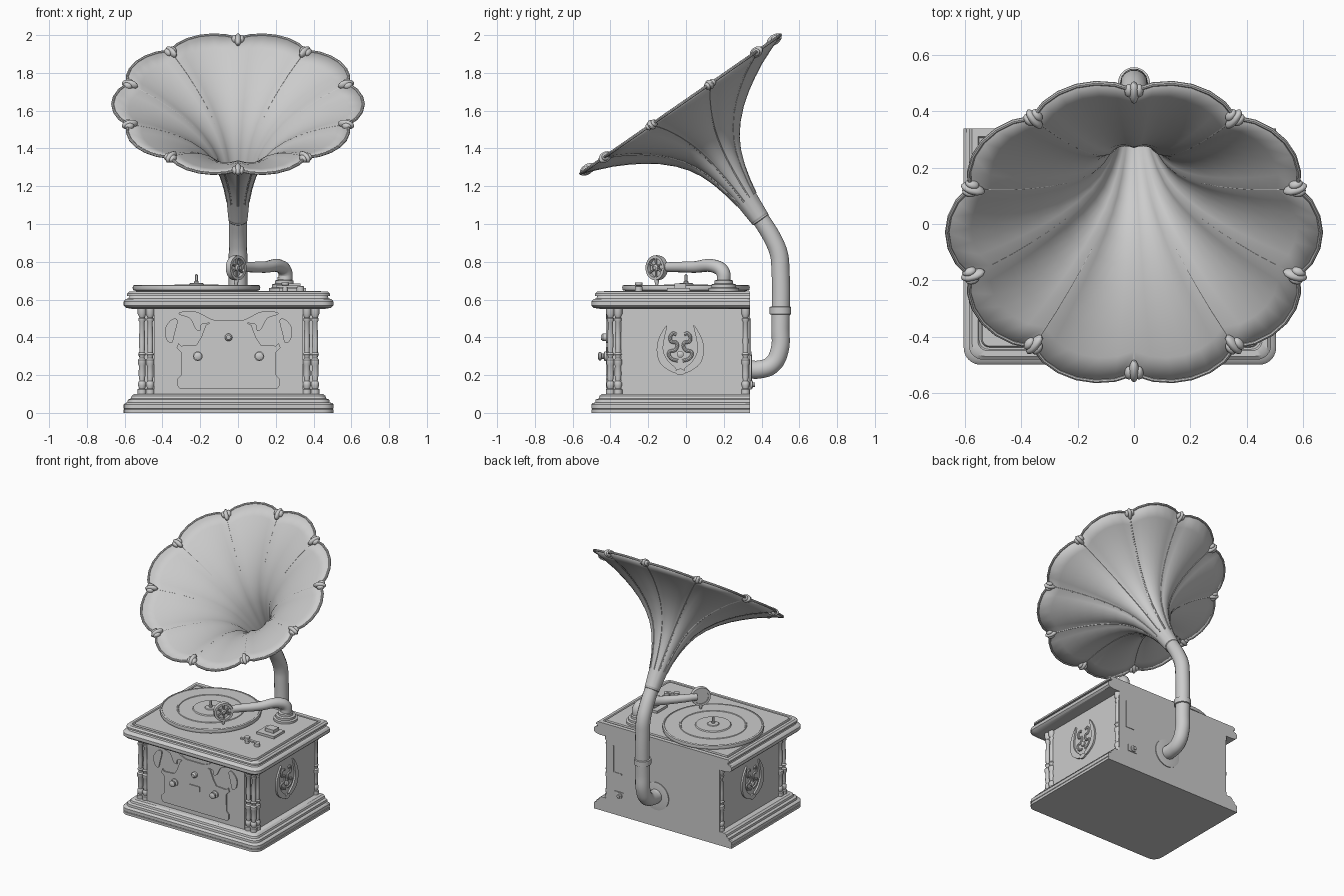
import bpy, bmesh, math
from mathutils import Vector, Matrix

if "Cube" in bpy.data.objects:
    bpy.data.objects.remove(bpy.data.objects["Cube"])

X, Y, Z = Vector((1, 0, 0)), Vector((0, 1, 0)), Vector((0, 0, 1))
CX, BACK = -0.05, 0.34


def finish(name, bm, angle=35):
    bmesh.ops.remove_doubles(bm, verts=bm.verts, dist=1e-5)
    bmesh.ops.recalc_face_normals(bm, faces=bm.faces)
    me = bpy.data.meshes.new(name)
    bm.to_mesh(me)
    bm.free()
    ob = bpy.data.objects.new(name, me)
    bpy.context.collection.objects.link(ob)
    smooth(ob, angle)
    return ob


def smooth(ob, angle=35):
    bpy.ops.object.select_all(action='DESELECT')
    ob.select_set(True)
    bpy.context.view_layer.objects.active = ob
    bpy.ops.object.shade_smooth_by_angle(angle=math.radians(angle))


def loft(name, rings, closed=True, caps=True, angle=35):
    bm = bmesh.new()
    vs = [[bm.verts.new(p) for p in r] for r in rings]
    n = len(vs[0])
    for a, b in zip(vs, vs[1:]):
        for i in range(n):
            j = (i + 1) % n
            bm.faces.new((a[i], a[j], b[j], b[i]))
    if caps:
        bm.faces.new(vs[0])
        bm.faces.new(vs[-1])
    return finish(name, bm, angle)


def lathe(name, prof, loc, axis=Z, seg=32, caps=True):
    q = Z.rotation_difference(Vector(axis).normalized())
    rings = [[Vector(loc) + q @ Vector((r * math.cos(k * math.tau / seg), r * math.sin(k * math.tau / seg), h))
              for k in range(seg)] for r, h in prof]
    return loft(name, rings, caps=caps)


def box(name, lo, hi):
    bm = bmesh.new()
    lo, hi = Vector(lo), Vector(hi)
    bmesh.ops.create_cube(bm, size=1, matrix=Matrix.Translation((lo + hi) / 2) @ Matrix.Diagonal((*(hi - lo), 1)))
    return finish(name, bm)


def tube(name, pts, r, radii=None, cyclic=False, kind='BEZIER', res=5):
    cu = bpy.data.curves.new(name, 'CURVE')
    cu.dimensions, cu.bevel_depth, cu.bevel_resolution = '3D', r, res
    cu.use_fill_caps, cu.resolution_u = True, 8
    sp = cu.splines.new(kind)
    data = sp.bezier_points if kind == 'BEZIER' else sp.points
    data.add(len(pts) - 1)
    for i, p in enumerate(pts):
        data[i].co = p if kind == 'BEZIER' else (*p, 1)
        data[i].radius = radii[i] if radii else 1
        if kind == 'BEZIER':
            data[i].handle_left_type = data[i].handle_right_type = 'AUTO'
    sp.use_cyclic_u = cyclic
    ob = bpy.data.objects.new(name, cu)
    bpy.context.collection.objects.link(ob)
    bpy.ops.object.select_all(action='DESELECT')
    ob.select_set(True)
    bpy.context.view_layer.objects.active = ob
    bpy.ops.object.convert(target='MESH')
    smooth(bpy.context.view_layer.objects.active)


def rounded(pts, n=4):
    out, m = [], len(pts)
    for i in range(m):
        a, b, c, d = (Vector(pts[(i + k) % m]) for k in (-1, 0, 1, 2))
        for k in range(n):
            t = k / n
            out.append(0.5 * (2 * b + (c - a) * t + (2 * a - 5 * b + 4 * c - d) * t * t
                              + (3 * b - a - 3 * c + d) * t ** 3))
    return out


def prism(name, pts, o, ex, ey, depth):
    n = ex.cross(ey)
    loft(name, [[Vector(o) + ex * p[0] + ey * p[1] + n * h for p in pts] for h in (-0.005, depth)])


# Cabinet: stepped mouldings with rounded front corners and a flat back
def outline(z, d, back=0, r=0.06):
    x0, x1, y0, y1 = -0.605 + d, 0.505 - d, -0.5 + d, BACK - back
    r = max(r - d * 0.5, 0.01)
    pts = [Vector((x0, y1, z))]
    for cx, s in ((x0 + r, 180), (x1 - r, 270)):
        for k in range(7):
            a = math.radians(s + 15 * k)
            pts.append(Vector((cx + r * math.cos(a), y0 + r + r * math.sin(a), z)))
    return pts + [Vector((x1, y1, z))]


loft("base_moulding", [outline(*l) for l in ((0, 0), (.018, 0), (.02, .004), (.023, 0), (.045, 0), (.053, .008),
     (.055, .02), (.07, .022), (.077, .038), (.09, .042), (.1, .055))])
loft("lid_moulding", [outline(*l) for l in ((.55, .05), (.556, .012), (.568, 0), (.59, 0), (.602, .01), (.606, .025),
     (.618, .03), (.62, .018), (.632, .018), (.642, .03), (.642, .05, .03), (.636, .055, .035),
     (.636, .062, .042), (.645, .066, .046))])
box("cabinet_front_block", (CX - .395, -.415, .09), (CX + .395, BACK, .56))
box("cabinet_side_block", (CX - .46, -.345, .09), (CX + .46, BACK, .56))

# Turned corner columns, three at each front corner and one at each rear corner
COL = [(.023, .1), (.023, .125), (.016, .13), (.021, .145), (.021, .16), (.014, .17), (.018, .2), (.017, .25),
       (.022, .26), (.022, .28), (.014, .29), (.014, .3), (.021, .31), (.014, .32), (.016, .38), (.013, .48),
       (.019, .49), (.019, .5), (.014, .505), (.023, .525), (.023, .555)]
for s in (-1, 1):
    for dx, y in ((.415, -.4), (.458, -.4), (.458, -.36), (.455, .315)):
        lathe("corner_column", COL, (CX + s * dx, y, 0), seg=16)

# Front plate, scrolls and knobs
F = (CX, -.415, 0)
half = [(.07, .49), (.12, .465), (.145, .4), (.17, .36), (.25, .355), (.265, .37), (.275, .345), (.25, .32),
        (.252, .2), (.27, .18), (.27, .145), (.26, .13)]
prism("front_plate", half + [(-a, b) for a, b in half[::-1]], F, X, Z, .008)
scroll = [(.05, .48), (.1, .5), (.17, .535), (.25, .535), (.26, .52), (.205, .5), (.175, .445), (.15, .435), (.14, .47)]
drop = [(.27, .49), (.3, .495), (.335, .45), (.33, .39), (.3, .37), (.285, .42)]
for s in (-1, 1):
    for nm, pts in (("front_scroll", scroll), ("front_drop", drop)):
        prism(nm, rounded([(s * a, b) for a, b in pts]), F, X, Z, .008)
    lathe("front_knob", [(.026, 0), (.026, .012), (.014, .016), (.014, .026), (.022, .03), (.022, .04), (.012, .046)],
          (CX + s * .163, -.42, .3), -Y, 20)
lathe("centre_knob", [(.02, 0), (.02, .02), (.012, .03)], (CX, -.42, .4), -Y, 20)
box("front_slot", (CX - .04, -.43, .285), (CX + .04, -.42, .32))

# Carved side ornaments
horn_leaf = [(.07, .135), (.112, .07), (.125, 0), (.105, -.07), (.04, -.115), (.022, -.095), (.065, -.055),
             (.09, 0), (.085, .06)]
swirl = [(.012, -.055), (.05, -.04), (.06, -.01), (.025, .005), (.02, .04), (.05, .05), (.04, .09), (.02, .085)]
for sx in (-1, 1):
    O, ex = Vector((CX + sx * .46, -.03, .33)), Y * sx
    for s in (-1, 1):
        prism("side_crescent", rounded([(s * a, b) for a, b in horn_leaf]), O, ex, Z, .012)
        tube("side_swirl", [O + ex * s * a + Z * b for a, b in swirl], .009, res=2)
    lathe("side_boss", [(.018, 0), (.018, .01), (.008, .016)], O + Z * -.02, X * sx, 16)
    prism("side_drop", rounded([(-.03, -.115), (0, -.095), (.03, -.115), (0, -.13)]), O, ex, Z, .012)

# Turntable with record and spindle
lathe("turntable", [(.3, .64), (.335, .65), (.338, .662), (.335, .674), (.325, .678), (.322, .674), (.225, .674),
      (.222, .678), (.215, .678), (.212, .674), (.12, .674), (.115, .681), (.1, .681), (.04, .681), (.036, .686),
      (.02, .688)], (-.22, 0, 0), seg=72)
lathe("spindle", [(.012, .68), (.012, .695), (.007, .7), (.007, .73), (.003, .735)], (-.22, 0, 0), seg=12)

# Tone arm with pedestal and sound head
lathe("arm_pedestal", [(.08, .64), (.08, .66), (.066, .664), (.066, .68), (.05, .684), (.05, .7), (.036, .705),
      (.036, .72)], (.245, .2, 0))
tube("tone_arm", [(.25, .2, .69), (.25, .195, .745), (.225, .155, .775), (.14, .04, .772), (.05, -.06, .772),
     (0, -.125, .772)], .034, [1.1, 1.1, 1.05, .9, .8, .7])
H, N = Vector((-.01, -.155, .768)), Vector((.75, -.66, 0)).normalized()
lathe("sound_head_ring", [(.05, -.016), (.065, -.016), (.067, 0), (.065, .016), (.05, .016), (.048, 0), (.05, -.016)],
      H, N, 32, caps=False)
lathe("sound_head_disc", [(.052, -.012), (.052, -.006)], H, N)
lathe("sound_head_hub", [(.018, -.01), (.018, .012), (.01, .018)], H, N, 16)
side = N.cross(Z)
for k in range(3):
    d = (side * math.cos(k * math.pi / 3 + .5) + Z * math.sin(k * math.pi / 3 + .5)) * .052
    tube("sound_head_spoke", [H - d + N * .006, H + d + N * .006], .006, kind='POLY', res=2)
lathe("needle_holder", [(.008, -.09), (.012, -.075), (.012, -.05)], H, Z, 10)

# Deck controls
box("control_plate", (.22, -.1, .64), (.36, .02, .662))
box("control_block", (.26, -.06, .66), (.33, .0, .685))
lathe("brake_post", [(.014, .64), (.014, .675), (.02, .677), (.02, .69)], (.25, -.25, 0), seg=16)
box("brake_lever", (.2, -.262, .664), (.33, -.242, .674))
lathe("speed_knob", [(.02, .64), (.02, .668), (.014, .672)], (.33, -.25, 0), seg=16)

# Back fittings and horn support pipe
lathe("pipe_flange", [(.1, 0), (.1, .006), (.07, .01)], (0, BACK, .225), Y, 40)
lathe("back_socket", [(.022, 0), (.022, .012), (.012, .014), (.012, .024)], (.295, BACK, .15), Y, 16)
box("back_socket_plate", (.265, BACK, .125), (.335, BACK + .005, .175))
box("back_hinge_upright", (.345, BACK, .3), (.355, BACK + .004, .5))
box("back_hinge_foot", (.28, BACK, .3), (.345, BACK + .004, .31))
tube("horn_pipe", [(0, .33, .23), (0, .39, .23), (0, .455, .255), (0, .495, .33), (0, .5, .45), (0, .5, .76),
     (0, .492, .84), (0, .46, .92), (0, .39, 1.035)], .049, [1, 1, 1, 1, 1, 1, 1, .98, .95])
lathe("pipe_collar", [(.05, .52), (.057, .523), (.057, .56), (.05, .563)], (0, .5, 0))

# Flower horn: ten scalloped petals around a tilted axis
P0, U, V = Vector((0, .39, 1.03)), Vector((0, -.57, .822)).normalized(), Vector((0, .822, .57)).normalized()
PROF = [(-.01, .046), (.01, .048), (.12, .056), (.2, .07), (.28, .09), (.36, .118), (.42, .15), (.48, .195),
        (.54, .255), (.59, .32), (.63, .383), (.67, .455), (.705, .535), (.735, .612)]


def hp(t, r, th, extra=0):
    k = min(1, max(0, (t - .05) / .3))
    rr = r * (1 + .085 * k * abs(math.sin(5 * th)) ** .8) + extra
    return P0 + U * t + (V * math.cos(th) + X * math.sin(th)) * rr


SEG = 60
ths = [k * math.tau / SEG for k in range(SEG)]
horn = loft("horn", [[hp(t, r, th) for th in ths] for t, r in PROF], caps=False, angle=40)
mod = horn.modifiers.new("thickness", 'SOLIDIFY')
mod.thickness, mod.offset = .008, 0
tube("horn_rim", [hp(.735, .612, th) for th in ths], .008, cyclic=True, kind='POLY', res=2)
lathe("horn_joint", [(.046, -.012), (.051, -.008), (.051, .008), (.047, .012)], P0, U, caps=False)
for k in range(10):
    th = k * math.tau / 10
    tube("horn_seam", [hp(t, r, th, .003) for t, r in PROF[2:]], .006, kind='POLY', res=1)
    # Leaf clip gripping each notch of the rim
    R = V * math.cos(th) + X * math.sin(th)
    T = U.cross(R)
    bm = bmesh.new()
    for dr, dt, a, b, c in ((0, 0, .045, .018, .027), (.008, .018, .026, .016, .02), (.008, -.018, .026, .016, .02)):
        m = Matrix((R * a, T * b, U * c)).transposed().to_4x4()
        m.translation = P0 + U * .733 + R * (.602 + dr) + T * dt
        bmesh.ops.create_uvsphere(bm, u_segments=12, v_segments=8, radius=1, matrix=m)
    finish("rim_clip", bm, 60)
